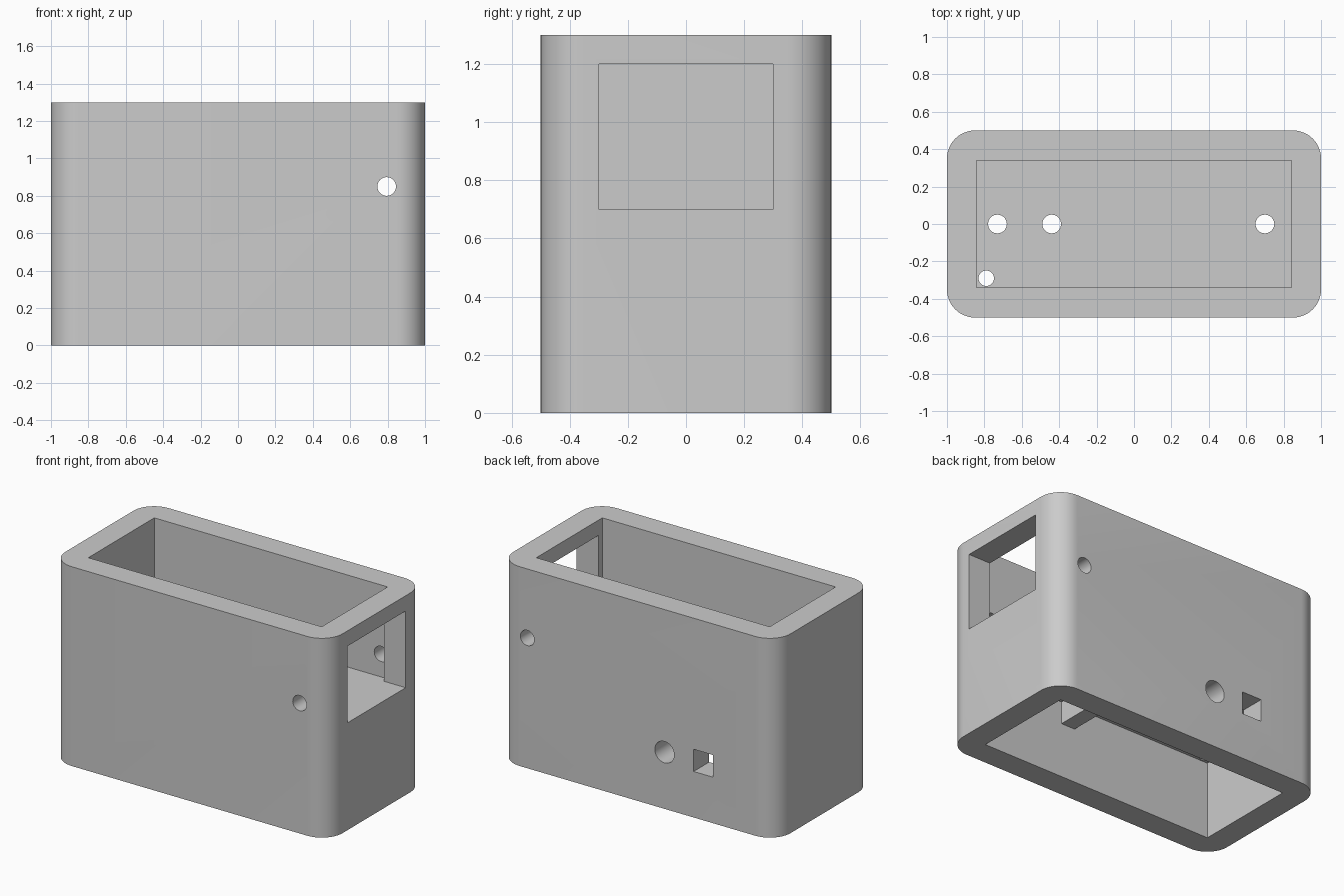
import bpy, bmesh, math
from mathutils import Matrix

if "Cube" in bpy.data.objects:
    bpy.data.objects.remove(bpy.data.objects["Cube"])

H, IX, IY = 1.3, 0.842, 0.34      # height, inner half width and depth
FLOOR_TOP, FLOOR_BOTTOM = 0.7, 0.5

grey = bpy.data.materials.new("grey plastic")
grey.diffuse_color = (0.6, 0.6, 0.6, 1)
grey.use_nodes = True
grey.node_tree.nodes["Principled BSDF"].inputs["Base Color"].default_value = grey.diffuse_color


def prism(name, points, axis, a, b):
    """Extrude a closed 2D outline along z (x,y outline) or y (x,z outline)."""
    def put(p, d):
        return (p[0], p[1], d) if axis == 'Z' else (p[0], d, p[1])
    bm = bmesh.new()
    lo = [bm.verts.new(put(p, a)) for p in points]
    hi = [bm.verts.new(put(p, b)) for p in points]
    bm.faces.new(lo)
    bm.faces.new(hi)
    n = len(points)
    for i in range(n):
        j = (i + 1) % n
        bm.faces.new((lo[i], lo[j], hi[j], hi[i]))
    bmesh.ops.recalc_face_normals(bm, faces=bm.faces)
    mesh = bpy.data.meshes.new(name)
    bm.to_mesh(mesh)
    bm.free()
    ob = bpy.data.objects.new(name, mesh)
    bpy.context.collection.objects.link(ob)
    return ob


def rect(x0, x1, y0, y1):
    return [(x0, y0), (x1, y0), (x1, y1), (x0, y1)]


def circle(cx, cy, r, n=32):
    return [(cx + r * math.cos(2 * math.pi * i / n),
             cy + r * math.sin(2 * math.pi * i / n)) for i in range(n)]


# outer body with rounded vertical corners
R, N = 0.15, 12
outline = []
for k, (sx, sy) in enumerate([(1, 1), (-1, 1), (-1, -1), (1, -1)]):
    for i in range(N + 1):
        t = math.pi / 2 * (k + i / N)
        outline.append((sx * (1 - R) + R * math.cos(t),
                        sy * (0.5 - R) + R * math.sin(t)))
body = prism("box_body", outline, 'Z', 0, H)
body.data.materials.append(grey)

# upper pocket, and lower pocket notched to leave a cross bar under the floor
lower = [(-IX, -0.1), (IX, -0.1), (IX, FLOOR_BOTTOM), (0.265, FLOOR_BOTTOM),
         (0.265, 0.355), (0.165, 0.355), (0.165, FLOOR_BOTTOM), (-IX, FLOOR_BOTTOM)]
cutters = [
    prism("upper_pocket", rect(-IX, IX, -IY, IY), 'Z', FLOOR_TOP, H + 0.1),
    prism("lower_pocket", lower, 'Y', -IY, IY),
    # side window, level with the floor
    prism("side_window", rect(0.7, 1.1, FLOOR_TOP, 1.2), 'Y', -0.3, 0.3),
    # pin hole through front and back walls
    prism("wall_hole", circle(0.795, 0.85, 0.05), 'Y', -0.6, 0.6),
    # round and square ports in the back wall
    prism("round_port", circle(-0.195, 0.37, 0.07), 'Y', 0.25, 0.6),
    prism("square_port", rect(-0.545, -0.405, 0.30, 0.445), 'Y', 0.25, 0.6),
]
# holes through the inner floor
for x, y, r in [(-0.73, 0, 0.05), (-0.44, 0, 0.05), (0.7, 0, 0.05), (-0.79, -0.29, 0.041)]:
    cutters.append(prism("floor_hole", circle(x, y, r), 'Z', 0.4, 0.8))

for c in cutters:
    c.hide_render = True
    m = body.modifiers.new(c.name, 'BOOLEAN')
    m.operation, m.solver, m.object = 'DIFFERENCE', 'EXACT', c

# bake the cuts and remove the cutters
dg = bpy.context.evaluated_depsgraph_get()
mesh = bpy.data.meshes.new_from_object(body.evaluated_get(dg))
body.modifiers.clear()
body.data = mesh
for c in cutters:
    bpy.data.objects.remove(c)

bpy.ops.object.select_all(action='DESELECT')
body.select_set(True)
bpy.context.view_layer.objects.active = body
bpy.ops.object.shade_smooth_by_angle(angle=math.radians(30))
